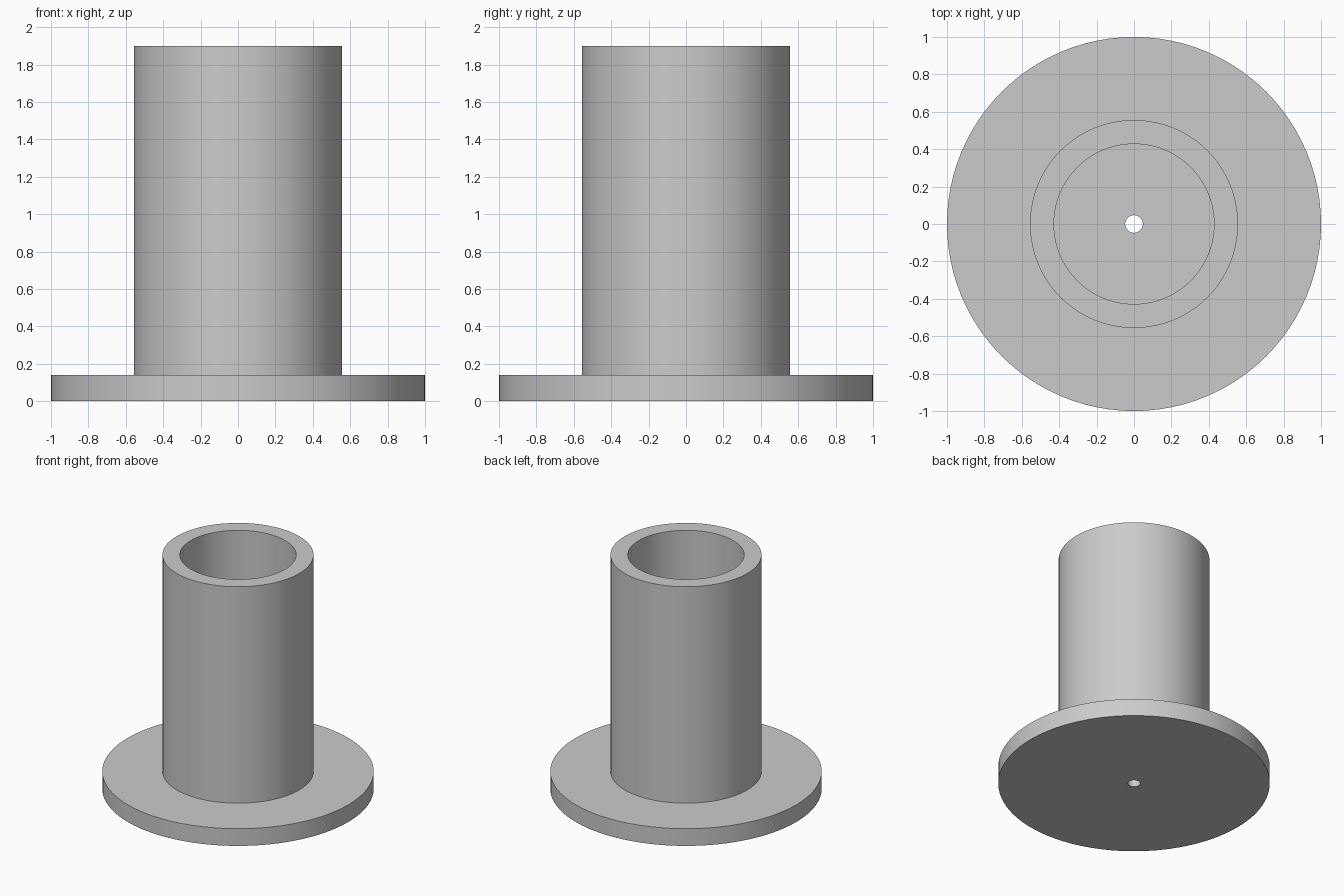
import bpy, bmesh, math

if "Cube" in bpy.data.objects:
    bpy.data.objects.remove(bpy.data.objects["Cube"])

SIDES = 96

# Closed cross-section (radius, height): base disc, tube wall, bore, floor, small hole
PROFILE = [(0.047, 0), (1, 0), (1, 0.14), (0.556, 0.14), (0.556, 1.9),
           (0.428, 1.9), (0.428, 0.14), (0.047, 0.14)]

grey = bpy.data.materials.new("grey")
grey.diffuse_color = (0.6, 0.6, 0.6, 1)
grey.use_nodes = True
grey.node_tree.nodes["Principled BSDF"].inputs["Base Color"].default_value = grey.diffuse_color

# Revolve the cross-section around z
bm = bmesh.new()
rings = []
for i in range(SIDES):
    a = 2 * math.pi * i / SIDES
    rings.append([bm.verts.new((r * math.cos(a), r * math.sin(a), z)) for r, z in PROFILE])
for i, ring in enumerate(rings):
    nxt = rings[(i + 1) % SIDES]
    for j in range(len(PROFILE)):
        k = (j + 1) % len(PROFILE)
        bm.faces.new((ring[j], nxt[j], nxt[k], ring[k]))
bmesh.ops.recalc_face_normals(bm, faces=bm.faces)

mesh = bpy.data.meshes.new("flanged_tube")
bm.to_mesh(mesh)
bm.free()
mesh.materials.append(grey)
tube = bpy.data.objects.new("flanged_tube", mesh)
bpy.context.collection.objects.link(tube)

# Smooth round walls, sharp rims
bpy.context.view_layer.objects.active = tube
tube.select_set(True)
bpy.ops.object.shade_smooth_by_angle(angle=math.radians(30))
